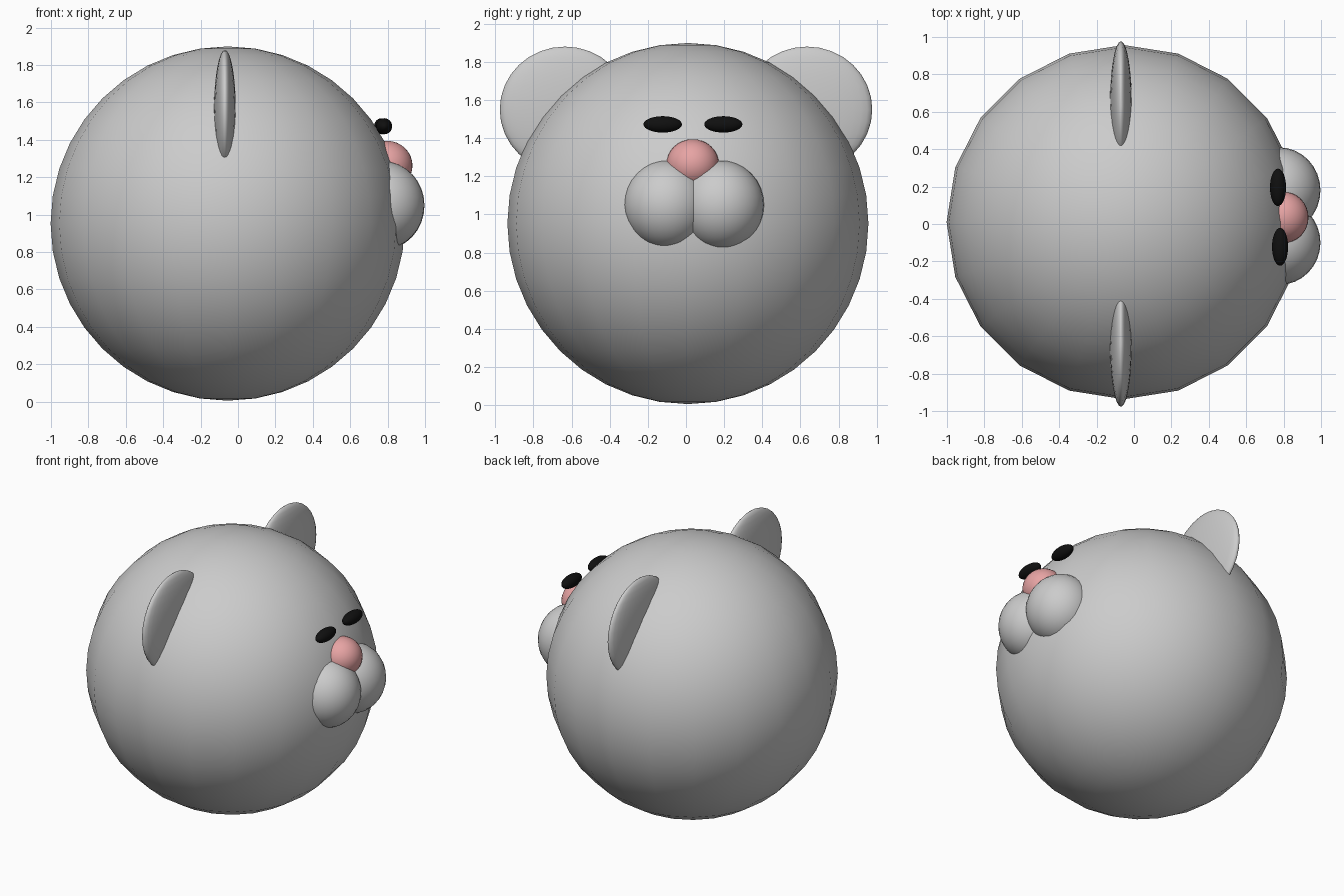
import bpy

if "Cube" in bpy.data.objects:
    bpy.data.objects.remove(bpy.data.objects["Cube"])


def material(name, color):
    m = bpy.data.materials.new(name)
    m.diffuse_color = color
    m.use_nodes = True
    m.node_tree.nodes["Principled BSDF"].inputs["Base Color"].default_value = m.diffuse_color
    return m


def ellipsoid(name, center, radii, segments=32, rings=16, mat=None):
    bpy.ops.mesh.primitive_uv_sphere_add(
        segments=segments, ring_count=rings, radius=1, location=center)
    ob = bpy.context.object
    ob.name = name
    ob.scale = radii
    bpy.ops.object.transform_apply(location=False, rotation=False, scale=True)
    bpy.ops.object.shade_smooth()
    if mat:
        ob.data.materials.append(mat)
    return ob


black = material("black", (0.005, 0.005, 0.005, 1))
pink = material("pink", (0.8, 0.37, 0.37, 1))

# Round head, coarse segments with smooth shading
ellipsoid("head", (-0.055, 0.01, 0.952), (0.947, 0.947, 0.947), 20, 20)

# Thin disc ears, one on each side
for side, label in ((-1, "right"), (1, "left")):
    ellipsoid(label + "_ear", (-0.07, side * 0.635, 1.55), (0.059, 0.342, 0.33))

# Muzzle cheeks
ellipsoid("right_cheek", (0.775, -0.1, 1.05), (0.222, 0.226, 0.234))
ellipsoid("left_cheek", (0.775, 0.18, 1.048), (0.222, 0.23, 0.236))

# Nose
ellipsoid("nose", (0.797, 0.035, 1.262), (0.136, 0.138, 0.132), mat=pink)

# Eyes
ellipsoid("right_eye", (0.781, -0.122, 1.472), (0.043, 0.101, 0.043), mat=black)
ellipsoid("left_eye", (0.77, 0.196, 1.472), (0.043, 0.1, 0.043), mat=black)
